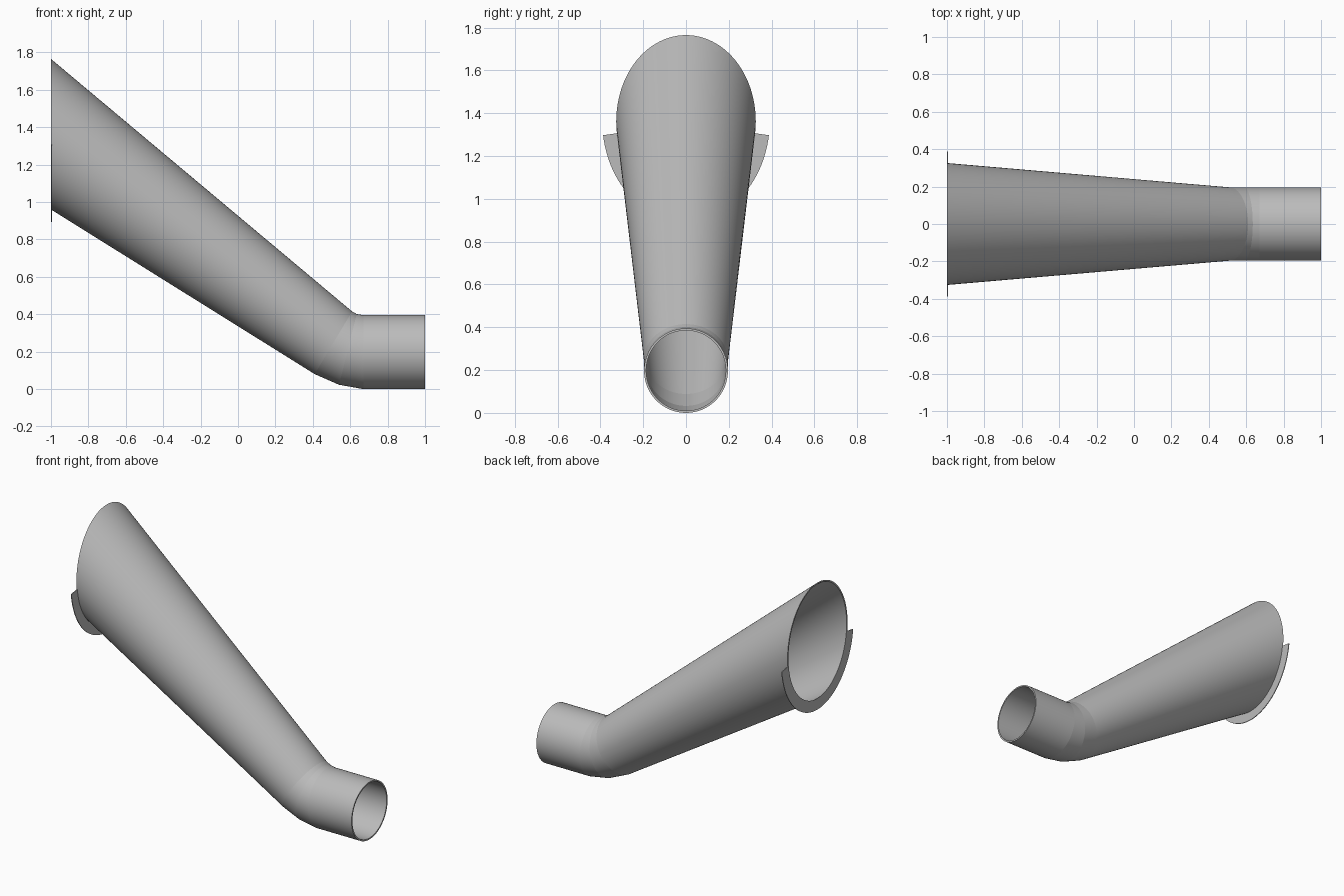
import bpy, bmesh
from math import cos, sin, pi, radians
from mathutils import Vector

cube = bpy.data.objects.get("Cube")
if cube:
    bpy.data.objects.remove(cube, do_unlink=True)

SIDES = 96
WALL = 0.01

grey = bpy.data.materials.new("light grey metal")
grey.use_nodes = True
COLOUR = (0.5, 0.5, 0.5, 1)
grey.diffuse_color = COLOUR
grey.node_tree.nodes["Principled BSDF"].inputs["Base Color"].default_value = COLOUR


def finish(name, bm):
    bmesh.ops.recalc_face_normals(bm, faces=bm.faces)
    mesh = bpy.data.meshes.new(name)
    bm.to_mesh(mesh)
    bm.free()
    mesh.materials.append(grey)
    obj = bpy.data.objects.new(name, mesh)
    bpy.context.collection.objects.link(obj)
    mesh.shade_smooth()
    mesh.set_sharp_from_angle(angle=radians(30))
    return obj


def ellipse(bm, section, inset):
    """Ring of vertices spanning a lower and an upper point in the xz plane."""
    low, high, half_width = section
    low, high = Vector((low[0], 0, low[1])), Vector((high[0], 0, high[1]))
    middle, up = (low + high) / 2, (high - low) / 2
    up *= 1 - inset / up.length
    across = Vector((0, half_width - inset, 0))
    angles = [2 * pi * i / SIDES for i in range(SIDES)]
    return [bm.verts.new(middle + up * cos(a) + across * sin(a)) for a in angles]


def tube(name, start, end):
    """Hollow tube with a wall, between two elliptical sections."""
    bm = bmesh.new()
    loops = [ellipse(bm, start, 0), ellipse(bm, end, 0),
             ellipse(bm, end, WALL), ellipse(bm, start, WALL)]
    for k in range(4):
        a, b = loops[k], loops[(k + 1) % 4]
        for i in range(SIDES):
            j = (i + 1) % SIDES
            bm.faces.new((a[i], a[j], b[j], b[i]))
    return finish(name, bm)


# Sections along the duct: lower point, upper point, half width
outlet = ((1, 0), (1, 0.395), 0.196)
pipe_end = ((0.67, 0), (0.67, 0.395), 0.196)
elbow_middle = ((0.54, 0.023), (0.635, 0.401), 0.196)
elbow_end = ((0.41, 0.08), (0.61, 0.415), 0.196)
mouth = ((-1, 0.96), (-1, 1.765), 0.326)

tube("straight_pipe", pipe_end, outlet)
tube("elbow_lower_segment", elbow_middle, pipe_end)
tube("elbow_upper_segment", elbow_end, elbow_middle)
tube("tapered_duct", mouth, elbow_end)

# Crescent flange under the mouth
bm = bmesh.new()
STEPS = 64
CENTRE = 1.3625
rows = []
for i in range(STEPS + 1):
    a = radians(188 + 164 * i / STEPS)
    rows.append([bm.verts.new((x, ry * cos(a), CENTRE + rz * sin(a)))
                 for x, ry, rz in ((-1, 0.325, 0.4), (-1, 0.391, 0.47),
                                   (-0.995, 0.391, 0.47), (-0.995, 0.325, 0.4))])
for a, b in zip(rows, rows[1:]):
    for k in range(4):
        m = (k + 1) % 4
        bm.faces.new((a[k], a[m], b[m], b[k]))
bm.faces.new(rows[0])
bm.faces.new(rows[-1])
finish("mouth_flange", bm)
